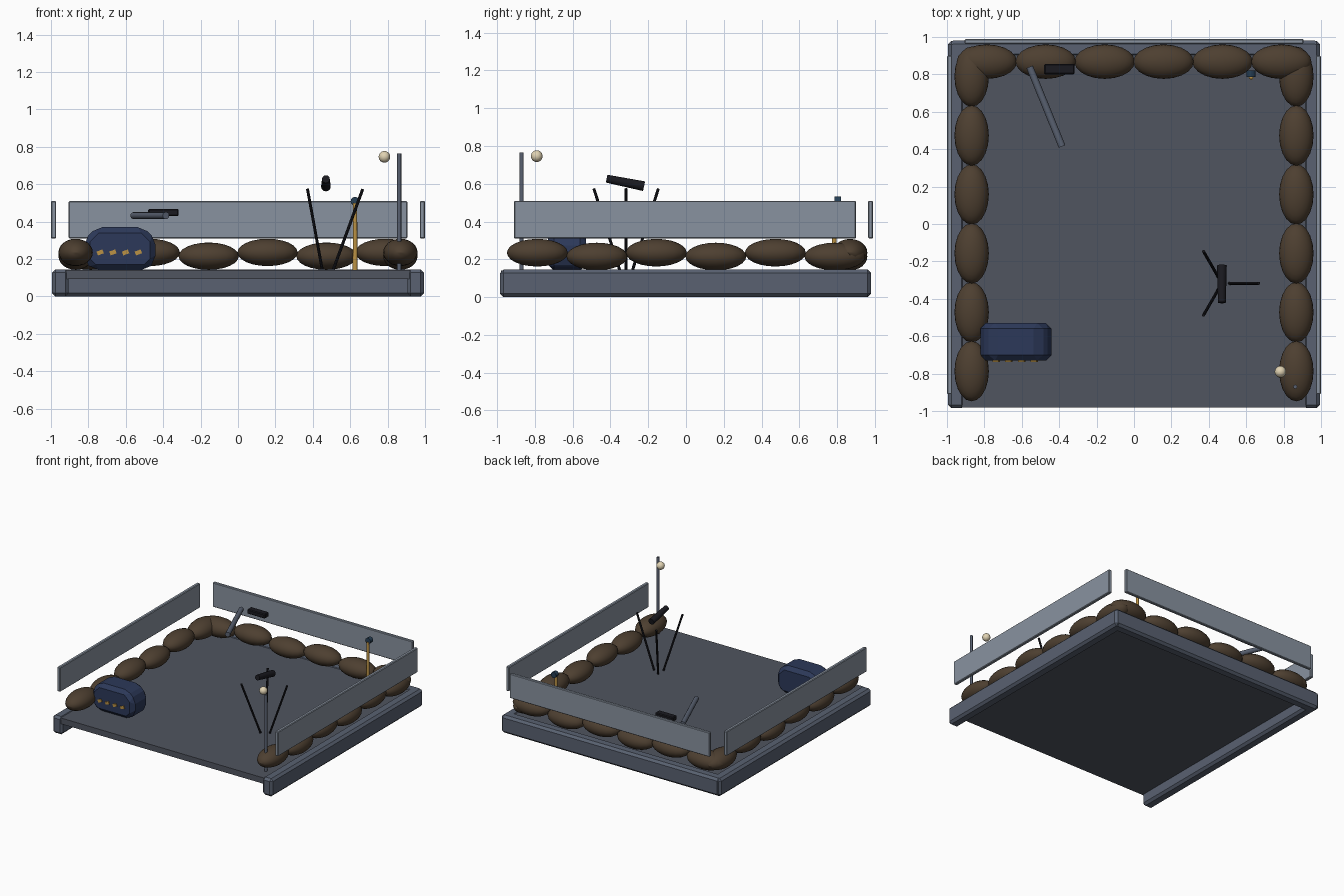
import bpy
from math import cos, sin, pi
from mathutils import Vector

if "Cube" in bpy.data.objects:
    bpy.data.objects.remove(bpy.data.objects["Cube"])


def mat(name, rgb):
    m = bpy.data.materials.new(name)
    m.diffuse_color = (*rgb, 1)
    m.use_nodes = True
    m.node_tree.nodes["Principled BSDF"].inputs["Base Color"].default_value = m.diffuse_color
    return m


STEEL = mat("steel", (0.10, 0.12, 0.165))
FLOOR = mat("floor", (0.08, 0.09, 0.115))
PANEL = mat("panel", (0.25, 0.29, 0.35))
BURLAP = mat("burlap", (0.075, 0.05, 0.03))
BLACK = mat("black", (0.01, 0.01, 0.014))
NAVY = mat("navy", (0.025, 0.04, 0.10))
GOLD = mat("gold", (0.50, 0.29, 0.06))
CREAM = mat("cream", (0.75, 0.65, 0.45))
CAP = mat("cap", (0.02, 0.05, 0.09))


def finish(o, name, m, smooth=False):
    o.name = name
    o.data.materials.append(m)
    if smooth:
        bpy.ops.object.shade_smooth_by_angle()
    return o


def bevel(o, width):
    b = o.modifiers.new("bevel", 'BEVEL')
    b.width = width
    b.segments = 1


def box(name, lo, hi, m, bev=0.0, rot=(0, 0, 0)):
    lo, hi = Vector(lo), Vector(hi)
    bpy.ops.mesh.primitive_cube_add(size=1, location=(lo + hi) / 2, rotation=rot)
    o = bpy.context.object
    o.scale = hi - lo
    bpy.ops.object.transform_apply(location=False, rotation=False, scale=True)
    if bev:
        bevel(o, bev)
    return finish(o, name, m)


def rod(name, a, b, r1, r2, m, sides=12):
    a, b = Vector(a), Vector(b)
    d = b - a
    bpy.ops.mesh.primitive_cone_add(vertices=sides, radius1=r1, radius2=r2, depth=d.length,
                                    location=(a + b) / 2,
                                    rotation=d.to_track_quat('Z', 'Y').to_euler())
    return finish(bpy.context.object, name, m, True)


def ball(name, loc, radii, m, rot=(0, 0, 0)):
    bpy.ops.mesh.primitive_uv_sphere_add(segments=20, ring_count=12, radius=1,
                                         location=loc, rotation=rot)
    o = bpy.context.object
    o.scale = radii
    bpy.ops.object.transform_apply(location=False, rotation=False, scale=True)
    return finish(o, name, m, True)


# Platform: raised floor slab with a beam on three sides, open at the front
box("floor_slab", (-0.92, -0.98, 0.092), (0.92, 0.92, 0.14), FLOOR)
box("back_beam", (-0.985, 0.89, 0), (0.985, 0.98, 0.145), STEEL, 0.018)
for side, s in (("left", -1), ("right", 1)):
    x0, x1 = sorted((s * 0.905, s * 0.995))
    box(side + "_beam", (x0, -0.985, 0), (x1, 0.978, 0.145), STEEL, 0.018)
    # Side panel
    x0, x1 = sorted((s * 0.972, s * 1.0))
    box(side + "_panel", (x0, -0.91, 0.31), (x1, 0.90, 0.51), PANEL, 0.005)
box("back_panel", (-0.905, 0.964, 0.31), (0.905, 0.99, 0.51), PANEL, 0.005)

# Sandbags, alternating slightly in height along three sides
for i in range(6):
    t = -0.787 + i * 0.315
    even = i % 2 == 0
    radii = (0.161, 0.092, 0.073)
    ball("back_sandbag", (t, 0.868, 0.215 if even else 0.235), radii, BURLAP)
    for x in (-0.868, 0.868):
        ball("side_sandbag", (x, t, 0.235 if even else 0.215), radii, BURLAP, (0, 0, pi / 2))

# Chamfered case: octagonal outline extruded front to back
x0, x1, z0, z1, c, cb = -0.822, -0.44, 0.14, 0.37, 0.066, 0.05
outline = [(x0 + cb, z0), (x1 - cb, z0), (x1, z0 + cb), (x1, z1 - c),
           (x1 - c, z1), (x0 + c, z1), (x0, z1 - c), (x0, z0 + cb)]
n = len(outline)
verts = [(x, y, z) for y in (-0.73, -0.53) for x, z in outline]
faces = [tuple(range(n)), tuple(reversed(range(n, 2 * n)))]
faces += [(i, i + n, (i + 1) % n + n, (i + 1) % n) for i in range(n)]
me = bpy.data.meshes.new("case")
me.from_pydata(verts, [], faces)
case = bpy.data.objects.new("case", me)
bpy.context.collection.objects.link(case)
finish(case, "case", NAVY)
bevel(case, 0.03)

# Row of gold studs on the case front
for i in range(4):
    x = -0.737 + i * 0.068
    box("case_stud", (x - 0.017, -0.738, 0.224), (x + 0.017, -0.72, 0.246), GOLD, 0, (0, -0.35, 0))

# Splayed stand with a tilted scope above it
cx, cy = 0.47, -0.317
for i in range(3):
    a = i * 2 * pi / 3
    rod("stand_leg", (cx + 0.04 * cos(a), cy + 0.04 * sin(a), 0.145),
        (cx + 0.197 * cos(a), cy + 0.197 * sin(a), 0.574), 0.008, 0.008, BLACK, 8)
rod("scope", (cx, -0.42, 0.627), (cx, -0.222, 0.587), 0.021, 0.026, BLACK)

# Resting tube and small block at the back left
rod("tube", (-0.558, 0.84, 0.432), (-0.385, 0.415, 0.432), 0.019, 0.019, STEEL)
box("small_block", (-0.48, 0.80, 0.43), (-0.317, 0.855, 0.467), BLACK, 0.006)

# Gold post with a round dial
rod("gold_post", (0.626, 0.785, 0.14), (0.626, 0.785, 0.50), 0.013, 0.011, GOLD)
rod("post_dial", (0.626, 0.785, 0.508), (0.626, 0.82, 0.508), 0.024, 0.024, CAP)

# Mast with a lamp beside its top
rod("mast", (0.862, -0.87, 0.14), (0.862, -0.87, 0.765), 0.011, 0.011, STEEL)
ball("lamp", (0.783, -0.79, 0.746), (0.031, 0.031, 0.031), CREAM)
